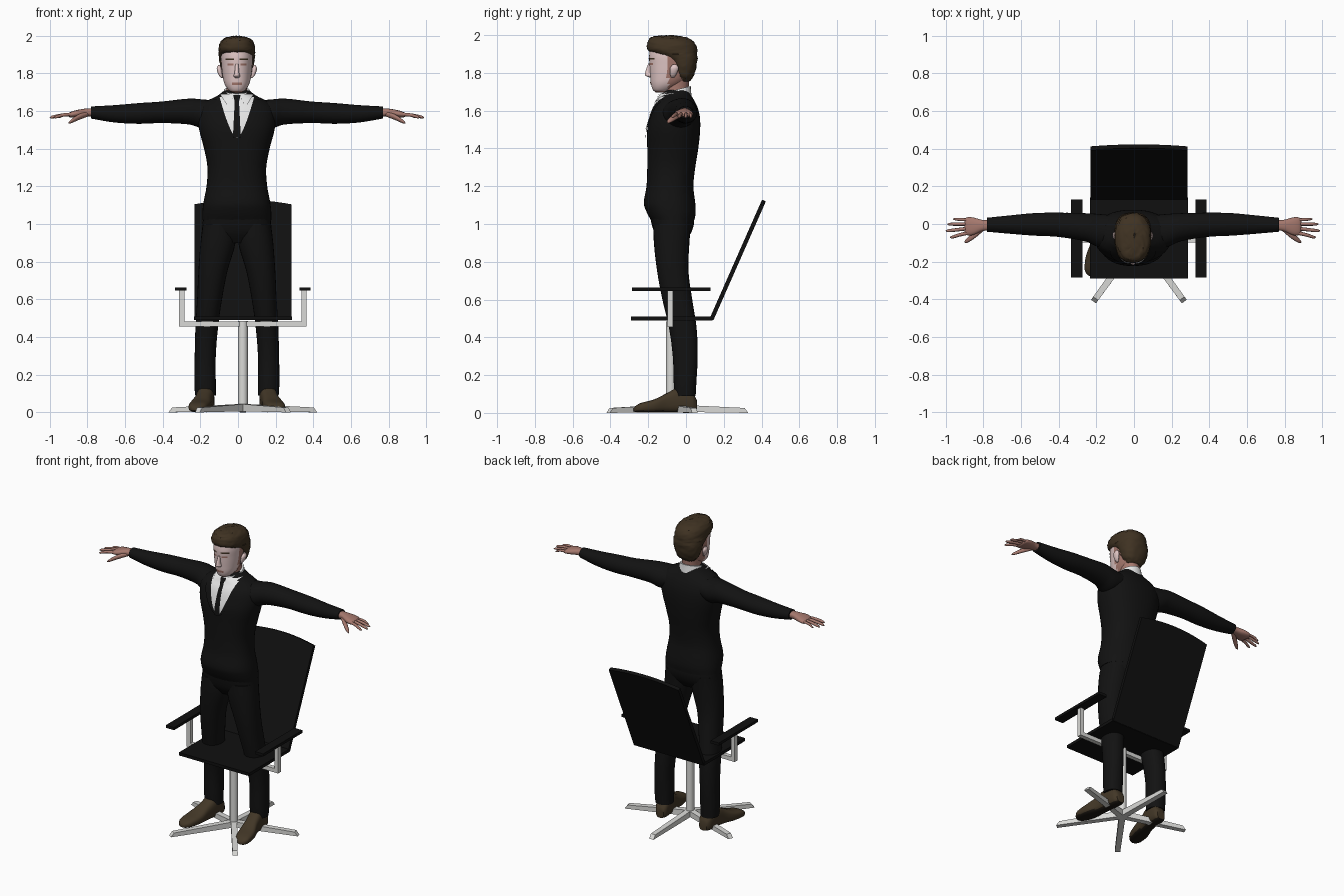
import bpy, bmesh, math, random
from mathutils import Vector

random.seed(4)
if "Cube" in bpy.data.objects:
    bpy.data.objects.remove(bpy.data.objects["Cube"], do_unlink=True)

CX = -0.006      # centre line of the person
CHAIR_X = 0.026  # centre line of the chair
CHAIR_Y = -0.08


def material(name, r, g, b):
    m = bpy.data.materials.new(name)
    m.use_nodes = True
    m.diffuse_color = (r, g, b, 1)
    m.node_tree.nodes["Principled BSDF"].inputs["Base Color"].default_value = (r, g, b, 1)
    return m


suit = material("suit black", .006, .006, .006)
leather = material("chair black", .005, .005, .005)
metal = material("pale metal", .7, .7, .68)
shirt_white = material("shirt white", .8, .8, .8)
face_pink = material("pale face", .75, .57, .56)
skin = material("warm skin", .38, .19, .155)
hair_brown = material("hair brown", .05, .032, .016)
shoe_brown = material("shoe brown", .055, .038, .02)
sole_dark = material("sole dark", .012, .009, .006)


def finish(name, bm, mats, rule=None, smooth=True):
    bmesh.ops.recalc_face_normals(bm, faces=bm.faces)
    if rule:
        for f in bm.faces:
            f.material_index = rule(f.calc_center_median())
    mesh = bpy.data.meshes.new(name)
    bm.to_mesh(mesh)
    bm.free()
    for m in mats:
        mesh.materials.append(m)
    obj = bpy.data.objects.new(name, mesh)
    bpy.context.collection.objects.link(obj)
    if smooth:
        bpy.ops.object.select_all(action='DESELECT')
        obj.select_set(True)
        bpy.context.view_layer.objects.active = obj
        bpy.ops.object.shade_smooth_by_angle(angle=math.radians(45))
    return obj


def sample(rows, t):
    """Smooth interpolation of section rows: position, half sizes, centre."""
    i = 0
    while i < len(rows) - 2 and t > rows[i + 1][0]:
        i += 1
    h = rows[i + 1][0] - rows[i][0]
    s = (t - rows[i][0]) / h

    def slope(k, c):
        a, b = rows[max(k - 1, 0)], rows[min(k + 1, len(rows) - 1)]
        return (b[c] - a[c]) / (b[0] - a[0])
    return [(2*s**3 - 3*s*s + 1) * rows[i][c] + (3*s*s - 2*s**3) * rows[i + 1][c]
            + h * ((s**3 - 2*s*s + s) * slope(i, c) + (s**3 - s*s) * slope(i + 1, c))
            for c in range(1, 5)]


def loft(name, rows, axis, mats, side=1, power=2.0, sub=4, seg=28, rule=None, jitter=0, shear=0):
    """Skin of superellipse sections along one axis, placed about CX."""
    rows = sorted(rows)
    bm = bmesh.new()
    rings = []
    steps = [a[0] + (b[0] - a[0]) * k / sub for a, b in zip(rows, rows[1:]) for k in range(sub)]
    for t in steps + [rows[-1][0]]:
        hu, hv, mu, mv = sample(rows, t)
        ring = []
        for k in range(seg):
            a = math.tau * k / seg
            c, s = math.cos(a), math.sin(a)
            u = mu + hu * math.copysign(abs(c) ** (2 / power), c)
            v = mv + hv * math.copysign(abs(s) ** (2 / power), s)
            p = {'x': (t, u, v), 'y': (u, t, v), 'z': (u, v, t)}[axis]
            p = Vector((CX + side * p[0], p[1], p[2] + shear * (p[1] - mv)))
            ring.append(bm.verts.new(p + jitter * Vector([random.uniform(-1, 1) for _ in 'xyz'])))
        rings.append(ring)
    for a, b in zip(rings, rings[1:]):
        for k in range(seg):
            n = (k + 1) % seg
            bm.faces.new((a[k], a[n], b[n], b[k]))
    bm.faces.new(rings[0])
    bm.faces.new(rings[-1])
    return finish(name, bm, mats, rule)


def patch(name, rows, power, z0, z1, left, right, offset, mat):
    """Thin panel that follows the front of a lofted body."""
    bm = bmesh.new()
    nx, nz = 8, 16
    grid = []
    for j in range(nz + 1):
        z = z0 + (z1 - z0) * j / nz
        hu, hv, mu, mv = sample(rows, z)
        line = []
        for i in range(nx + 1):
            x = left(z) + (right(z) - left(z)) * i / nx
            bulge = max(0, 1 - min(1, abs(x / hu)) ** power) ** (1 / power)
            line.append(bm.verts.new((CX + x, mv - hv * bulge - offset, z)))
        grid.append(line)
    for a, b in zip(grid, grid[1:]):
        for i in range(nx):
            bm.faces.new((a[i], a[i + 1], b[i + 1], b[i]))
    return finish(name, bm, [mat])


def box(name, lo, hi, mat):
    bm = bmesh.new()
    bmesh.ops.create_cube(bm, size=1)
    for v in bm.verts:
        v.co = [l + (h - l) * (c + .5) for l, h, c in zip(lo, hi, v.co)]
    return finish(name, bm, [mat], smooth=False)


# Jacket body, trousers seat
torso = [(1.02, .183, .115, 0, -.07), (1.06, .183, .129, 0, -.078), (1.11, .178, .136, 0, -.087),
         (1.2, .161, .124, 0, -.085), (1.3, .156, .127, 0, -.078), (1.4, .174, .135, 0, -.07),
         (1.5, .2, .14, 0, -.065), (1.57, .207, .131, 0, -.058), (1.62, .195, .115, 0, -.055),
         (1.655, .155, .095, 0, -.052), (1.68, .105, .08, 0, -.052), (1.71, .065, .06, 0, -.045)]
loft("jacket", torso, 'z', [suit], power=2.3, seg=40)
loft("trouser_seat", [(.9, .13, .06, 0, -.07), (.95, .18, .095, 0, -.07), (1.0, .182, .112, 0, -.07),
                      (1.06, .176, .118, 0, -.075)], 'z', [suit], power=2.4)


# Shirt front, lapels and tie
def opening(z):
    return .092 * max(0, (z - 1.455) / .22) ** .65


patch("shirt_front", torso, 2.3, 1.455, 1.675, lambda z: -opening(z), opening, .004, shirt_white)
for side, label in ((1, "left"), (-1, "right")):
    patch(label + "_lapel", torso, 2.3, 1.455, 1.66, lambda z: side * opening(z),
          lambda z: side * (opening(z) + .045 * math.sin((z - 1.44) * 10)), .007, suit)
    patch(label + "_collar_point", torso, 2.3, 1.635, 1.69, lambda z: side * (.012 + (1.69 - z) * .5),
          lambda z: side * (.055 + (z - 1.635) * .65), .012, shirt_white)
patch("tie", torso, 2.3, 1.46, 1.65, lambda z: -.021 + (z - 1.46) * .05,
      lambda z: .021 - (z - 1.46) * .05, .009, suit)
patch("tie_knot", torso, 2.3, 1.645, 1.685, lambda z: -.01 - (z - 1.645) * .25,
      lambda z: .01 + (z - 1.645) * .25, .016, suit)
loft("shirt_collar", [(1.65, .088, .09, 0, -.06), (1.69, .077, .086, 0, -.06),
                      (1.71, .068, .08, 0, -.055)], 'z', [shirt_white], shear=.25)

# Head and neck
loft("neck", [(1.64, .058, .068, 0, -.055), (1.72, .055, .066, 0, -.052),
              (1.8, .06, .07, 0, -.05)], 'z', [skin])
head = [(1.697, .022, .025, 0, -.135), (1.71, .043, .05, 0, -.125), (1.74, .064, .083, 0, -.102),
        (1.78, .075, .106, 0, -.083), (1.84, .082, .12, 0, -.073), (1.9, .084, .122, 0, -.072),
        (1.95, .07, .1, 0, -.075), (1.98, .03, .04, 0, -.075)]
loft("head", head, 'z', [skin, face_pink], power=2.2, seg=36, sub=5,
     rule=lambda c: int(c.y < -.095 and c.z > 1.705))
loft("nose", [(1.775, .008, .006, 0, -.186), (1.785, .018, .022, 0, -.193), (1.8, .013, .021, 0, -.196),
              (1.85, .008, .01, 0, -.19)], 'z', [face_pink], seg=14)
patch("lips", head, 2.2, 1.738, 1.752, lambda z: -.026, lambda z: .026, .003, skin)
for side, label in ((1, "left"), (-1, "right")):
    patch(label + "_eye", head, 2.2, 1.842, 1.852, lambda z: side * .018, lambda z: side * .05, .002, skin)
    patch(label + "_brow", head, 2.2, 1.87, 1.879, lambda z: side * .014, lambda z: side * .06, .003, hair_brown)
    loft(label + "_ear", [(1.775, .004, .008, .078, -.07), (1.79, .01, .016, .086, -.068),
                          (1.825, .013, .023, .094, -.062), (1.845, .005, .01, .094, -.06)],
         'z', [face_pink], side, seg=14)

# Short swept hair
loft("hair", [(1.755, .045, .03, 0, -.012), (1.78, .07, .05, 0, -.012), (1.82, .085, .064, 0, -.012),
              (1.865, .093, .078, 0, -.018), (1.895, .096, .105, 0, -.045), (1.92, .097, .13, 0, -.071),
              (1.95, .094, .128, 0, -.077), (1.975, .08, .112, 0, -.085), (1.99, .056, .085, 0, -.095),
              (1.998, .015, .03, 0, -.1)], 'z', [hair_brown], power=2.3, seg=36, jitter=.0025)

# Arms, hands, legs and shoes
fingers = {"little": (.022, .955, .026, .008), "ring": (0, .985, -.001, .009),
           "middle": (-.022, .994, -.036, .0095), "index": (-.045, .972, -.07, .0095)}
for side, label in ((1, "left"), (-1, "right")):
    loft(label + "_sleeve", [(.1, .085, .06, -.04, 1.595), (.18, .088, .076, -.035, 1.585),
                             (.25, .075, .069, -.018, 1.597), (.4, .064, .057, -.004, 1.593),
                             (.52, .06, .055, -.002, 1.587), (.65, .049, .046, -.003, 1.585),
                             (.775, .037, .032, -.004, 1.592)], 'x', [suit], side)
    loft(label + "_palm", [(.74, .026, .021, -.006, 1.593), (.8, .03, .021, -.008, 1.592),
                           (.85, .047, .019, -.012, 1.586), (.885, .046, .014, -.012, 1.58),
                           (.895, .03, .006, -.012, 1.578)], 'x', [skin], side, power=2.4, seg=20)
    for name, (root, tip, end, r) in fingers.items():
        loft(label + "_" + name + "_finger",
             [(.86, r, r, root, 1.583), (.92, r, r, (root + end) / 2, 1.579),
              (tip - .012, r * .8, r * .8, end, 1.568), (tip, .002, .002, end, 1.564)],
             'x', [skin], side, seg=10, sub=3)
    loft(label + "_thumb", [(.79, .014, .014, -.02, 1.585), (.84, .018, .015, -.058, 1.567),
                            (.88, .013, .01, -.087, 1.545), (.895, .003, .003, -.096, 1.536)],
         'x', [skin], side, seg=12)
    loft(label + "_trouser_leg", [(.09, .055, .056, .167, -.005), (.16, .057, .06, .169, -.005),
                                  (.3, .056, .066, .168, -.004), (.45, .06, .073, .16, -.017),
                                  (.6, .066, .079, .145, -.046), (.75, .077, .083, .127, -.07),
                                  (.9, .093, .094, .1, -.076), (1.0, .088, .1, .093, -.073)],
         'z', [suit], side, power=2.2)
    loft(label + "_shoe", [(.058, .028, .03, .16, .036), (.035, .042, .052, .162, .053),
                           (-.04, .046, .066, .168, .067), (-.1, .046, .052, .178, .053),
                           (-.17, .055, .035, .194, .036), (-.24, .048, .025, .208, .027),
                           (-.268, .03, .016, .213, .02), (-.278, .012, .008, .214, .016)],
         'y', [shoe_brown, sole_dark], side, power=2.8, rule=lambda c: int(c.z < .012))

# Chair seat, arm pads and metal frame
box("seat", (CHAIR_X - .26, -.29, .49), (CHAIR_X + .26, .14, .51), leather)
for side, label in ((1, "left"), (-1, "right")):
    x = CHAIR_X + side * .33
    box(label + "_arm_pad", (x - .03, -.285, .646), (x + .03, .13, .664), leather)
    x = CHAIR_X + side * .325
    box(label + "_arm_post", (x - .014, -.097, .455), (x + .014, -.068, .65), metal)
box("arm_crossbar", (CHAIR_X - .325, -.097, .455), (CHAIR_X + .325, -.068, .482), metal)

# Leaning backrest with a gently arched top
bm = bmesh.new()
bottom, top = Vector((0, .135, .495)), Vector((0, .402, 1.1))
cols = []
for i in range(17):
    u = i / 8 - 1
    rise = 1 + .04 * (1 - u * u)
    shift = Vector((CHAIR_X + u * .258, 0, 0))
    cols.append([bm.verts.new(shift + bottom), bm.verts.new(shift + bottom.lerp(top, rise))])
for a, b in zip(cols, cols[1:]):
    bm.faces.new((a[0], b[0], b[1], a[1]))
backrest = finish("backrest", bm, [leather], smooth=False)
thick = backrest.modifiers.new("thickness", 'SOLIDIFY')
thick.thickness, thick.offset = .022, 0

# Pedestal column and five-spoke base
bm = bmesh.new()
bmesh.ops.create_cone(bm, cap_ends=True, segments=12, radius1=.026, radius2=.026, depth=.47)
bmesh.ops.translate(bm, verts=bm.verts, vec=(CHAIR_X, CHAIR_Y, .25))
finish("column", bm, [metal])
for k in range(5):
    spoke = box("base_spoke", (-.019, 0, .006), (.019, .41, .045), metal)
    for v in spoke.data.vertices:
        if v.co.y > .2:
            v.co.x *= .85
            v.co.z = 0 if v.co.z < .02 else .026
            v.co.y -= .02 if v.co.z > .01 else 0
    spoke.location = (CHAIR_X, CHAIR_Y, 0)
    spoke.rotation_euler.z = math.tau * k / 5
